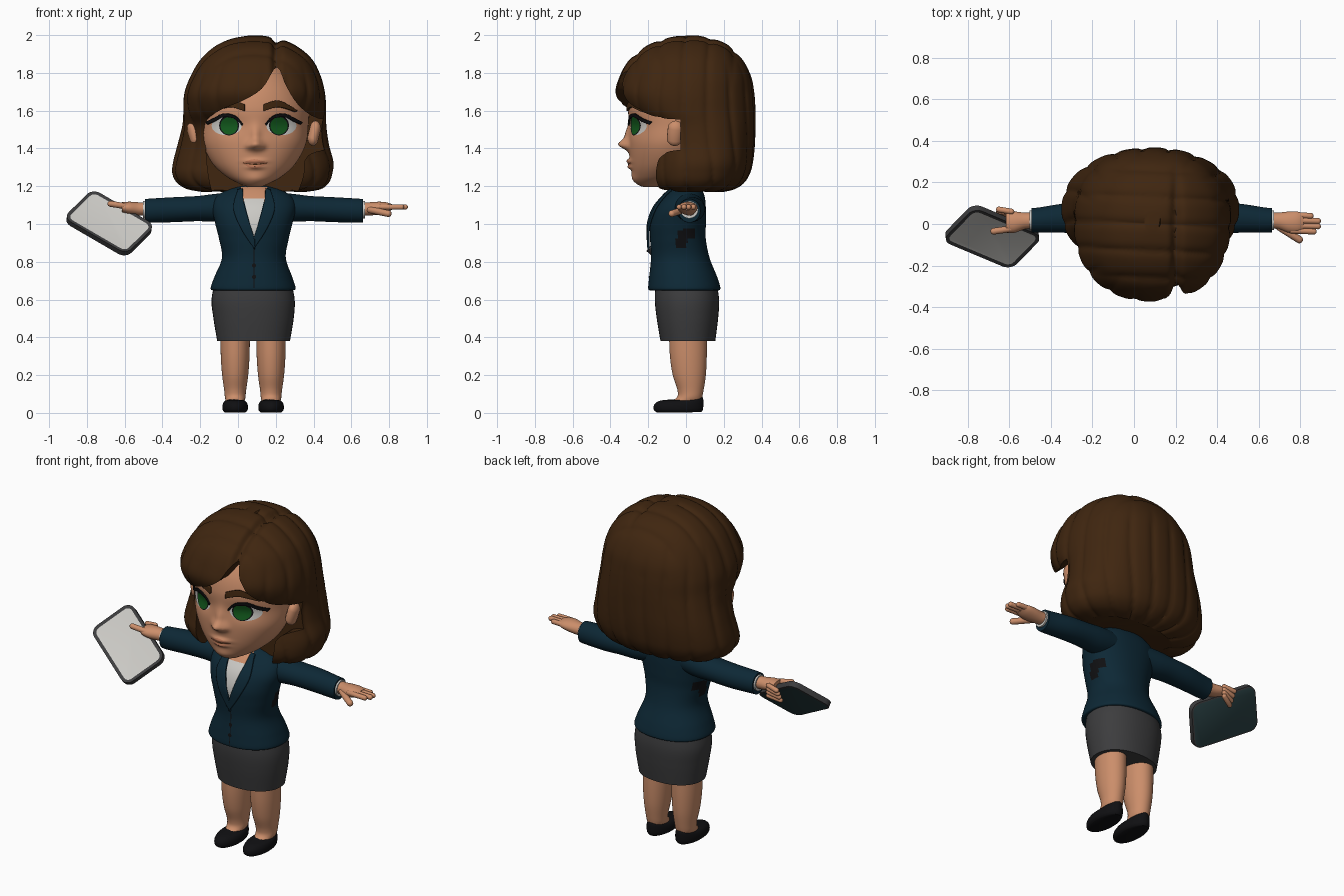
import bpy, bmesh, math
from math import sin, cos, pi, exp
from mathutils import Vector, Matrix
from mathutils.bvhtree import BVHTree

if "Cube" in bpy.data.objects:
    bpy.data.objects.remove(bpy.data.objects["Cube"])

C = 0.085  # centre line of the body


def material(name, r, g, b):
    m = bpy.data.materials.new(name)
    m.use_nodes = True
    m.diffuse_color = (r, g, b, 1)
    m.node_tree.nodes["Principled BSDF"].inputs["Base Color"].default_value = (r, g, b, 1)
    return m


SKIN = material("skin", .60, .27, .145)
HAIR = material("brown hair", .05, .019, .005)
NAVY = material("navy cloth", .004, .021, .036)
GREY = material("dark grey", .046, .046, .048)
BLACK = material("black", .005, .005, .006)
WHITE = material("off white", .60, .59, .56)
GREEN = material("eye green", .006, .10, .012)
SLATE = material("slate", .024, .055, .06)
LIPS = material("lips", .50, .19, .10)


def finish(name, bm, *mats, angle=50):
    bmesh.ops.recalc_face_normals(bm, faces=bm.faces)
    for f in bm.faces:
        f.smooth = True
    me = bpy.data.meshes.new(name)
    bm.to_mesh(me)
    bm.free()
    me.set_sharp_from_angle(angle=math.radians(angle))
    for m in mats:
        me.materials.append(m)
    ob = bpy.data.objects.new(name, me)
    bpy.context.collection.objects.link(ob)
    return ob


def spline(keys, n):
    """Smooth curve through tuples of any length."""
    out, last = [], len(keys) - 1
    for i in range(n):
        s = i / (n - 1) * last
        k = min(int(s), last - 1)
        t = s - k
        p = [keys[max(0, min(last, k + j))] for j in (-1, 0, 1, 2)]
        out.append([b + .5 * t * (c - a + t * (2*a - 5*b + 4*c - d + t * (3*(b - c) + d - a)))
                    for a, b, c, d in zip(*p)])
    return out


def loft(name, keys, *mats, axis="z", n=40, rings=30, power=2.0, warp=None, paint=None, angle=50):
    """Rounded rings along an axis; each key is position, low a, high a, low b, high b."""
    bm = bmesh.new()
    loops = []
    for t, a0, a1, b0, b1 in spline(keys, rings):
        loop = []
        for i in range(n):
            c, s = cos(2*pi*i/n), sin(2*pi*i/n)
            a = (a0 + a1)/2 + (a1 - a0)/2 * math.copysign(abs(c)**(2/power), c)
            b = (b0 + b1)/2 + (b1 - b0)/2 * math.copysign(abs(s)**(2/power), s)
            p = Vector((a, b, t) if axis == "z" else (t, a, b))
            loop.append(bm.verts.new(warp(p) if warp else p))
        loops.append(loop)
    for lo, hi in zip(loops, loops[1:]):
        for i in range(n):
            bm.faces.new((lo[i], lo[(i+1) % n], hi[(i+1) % n], hi[i]))
    bm.faces.new(loops[0])
    bm.faces.new(loops[-1])
    if paint:
        for f in bm.faces:
            f.material_index = paint(f.calc_center_median())
    return finish(name, bm, *mats, angle=angle)


def capsule(name, p, q, r, mat, flat=1.0):
    """Round-ended rod from p to q."""
    p, q = Vector(p), Vector(q)
    bm = bmesh.new()
    bmesh.ops.create_uvsphere(bm, u_segments=16, v_segments=11, radius=r)
    turn = (q - p).to_track_quat("Z", "Y").to_matrix()
    for v in bm.verts:
        top = v.co.z > 0
        v.co = turn @ v.co
        v.co.z *= flat
        v.co += q if top else p
    return finish(name, bm, mat)


def plate(name, target, edge_a, edge_b, mat, lift, thick=0.0, side=1, n=20):
    """Thin patch between two edges, laid on the front of a target."""
    tree = BVHTree.FromPolygons([v.co for v in target.data.vertices],
                                [p.vertices for p in target.data.polygons])
    bm = bmesh.new()
    rows = []
    for a, b in zip(spline(edge_a, n), spline(edge_b, n)):
        row = []
        for j in range(9):
            x, z = (u + (v - u) * j / 8 for u, v in zip(a, b))
            hit = tree.ray_cast(Vector((C + side*x, -1, z)), Vector((0, 1, 0)))[0]
            y = hit.y if hit else -.05
            row.append(bm.verts.new((C + side*x, y - lift, z)))
        rows.append(row)
    for r0, r1 in zip(rows, rows[1:]):
        for j in range(8):
            bm.faces.new((r0[j], r0[j+1], r1[j+1], r1[j]))
    bmesh.ops.remove_doubles(bm, verts=bm.verts, dist=1e-5)
    ob = finish(name, bm, mat)
    if thick:
        mod = ob.modifiers.new("thickness", "SOLIDIFY")
        mod.thickness, mod.offset = thick, 0
    return ob


def arc(cx, cz, rx, rz, sign):
    return [(cx - rx*cos(pi*i/8), cz + sign*rz*sin(pi*i/8)) for i in range(9)]


# Legs and shoes
for side, label in ((1, "left"), (-1, "right")):
    x = C - .005 + side * .095
    leg = [(.42, .078, -.09, .11), (.3, .076, -.085, .11), (.2, .069, -.07, .105),
           (.12, .058, -.045, .093), (.08, .054, -.05, .085), (.05, .045, -.1, .08)]
    loft(label + "_leg", [(z, x - w, x + w, a, b) for z, w, a, b in leg], SKIN)
    shoe = [(.003, .055, -.155, .08), (.015, .066, -.17, .09), (.04, .067, -.17, .092),
            (.06, .058, -.15, .09), (.068, .04, -.12, .08)]
    loft(label + "_shoe", [(z, x - w, x + w, a, b) for z, w, a, b in shoe], BLACK, rings=14,
         warp=lambda p: p + Vector((0, 0, .25 * max(0, p.y) * p.z / .07)))

# Skirt and jacket body
loft("skirt", [(.38, -.11, .275, -.135, .155), (.5, -.13, .295, -.155, .17),
               (.6, -.14, .3, -.165, .175), (.7, -.12, .28, -.16, .16)], GREY, power=2.2)


def side_patch(p):
    if abs(p.x - C) < .13:
        return 0
    return int((-.02 < p.y < .05 and .925 < p.z < .975) or (-.05 < p.y < .005 and .87 < p.z < .97))


jacket = loft("jacket", [(.648, -.13, .29, -.19, .17), (.66, -.145, .305, -.2, .182),
                         (.72, -.125, .287, -.195, .165), (.82, -.085, .253, -.185, .125),
                         (.92, -.1, .268, -.19, .105), (1.0, -.12, .287, -.19, .105),
                         (1.08, -.135, .305, -.165, .105), (1.14, -.12, .29, -.12, .1),
                         (1.18, -.06, .23, -.08, .085), (1.2, 0, .17, -.05, .07)],
              NAVY, BLACK, n=80, rings=70, power=2.2, paint=side_patch)
plate("neckline", jacket, [(-.07, 1.195), (-.056, 1.12)], [(.07, 1.195), (.056, 1.12)], SKIN, .005)
plate("shirt", jacket, [(-.056, 1.135), (0, .915)], [(.056, 1.135), (0, .915)], WHITE, .007)
for side, label in ((1, "left"), (-1, "right")):
    plate(label + "_lapel", jacket, [(.06, 1.185), (.055, 1.12), (.028, 1.02), (-.004, .92)],
          [(.085, 1.18), (.108, 1.08), (.065, .97), (-.004, .865)], NAVY, .012, .012, side)
for z in (.78, .72):
    plate("button", jacket, arc(0, z, .011, .011, 1), arc(0, z, .011, .011, -1), BLACK, .005)
plate("front_seam", jacket, [(-.002, .865), (-.002, .66)], [(.002, .865), (.002, .66)], BLACK, .003)

# Sleeves, cuffs and wrists
sleeve = [(.1, -.07, .09, 1.02, 1.165), (.2, -.06, .1, 1.012, 1.16), (.3, -.05, .102, 1.015, 1.148),
          (.42, -.042, .098, 1.01, 1.142), (.54, -.042, .08, 1.007, 1.135), (.578, -.04, .076, 1.008, 1.132)]
cuff = [(.55, -.03, .065, 1.03, 1.122), (.588, -.03, .065, 1.03, 1.122)]
palm = [(.56, -.02, .055, 1.045, 1.115), (.61, -.025, .055, 1.045, 1.115), (.66, -.042, .06, 1.05, 1.118),
        (.70, -.042, .06, 1.06, 1.115), (.73, -.03, .05, 1.075, 1.105)]
for side, label in ((1, "left"), (-1, "right")):
    for part, keys, mat in (("sleeve", sleeve, NAVY), ("cuff", cuff, WHITE), ("hand", palm, SKIN)):
        if part == "hand" and side < 0:
            keys = keys[:-1]
        loft(label + "_" + part, [(C + side * k[0],) + k[1:] for k in keys], mat, axis="x")

# Fingers: the left hand is open, the right hand grips the tablet
for i in range(4):
    y = .043 - i * .025
    reach = (.85, .885, .885, .865)[i]
    capsule("left_finger", (.76, y, 1.09), (reach, y - .004, 1.09), .0145, SKIN)
    capsule("right_finger", (-.59, .06, 1.10 - i * .02), (-.65, .07 - i * .012, 1.09 - i * .024), .014, SKIN)
capsule("left_thumb", (.70, -.015, 1.075), (.795, -.075, 1.055), .018, SKIN)
capsule("right_thumb", (-.57, -.02, 1.09), (-.675, -.035, 1.107), .016, SKIN)

# Tablet: rounded slab with an inset screen and a slate back
u = Vector((.31, -.13, -.18)).normalized()
v = Vector((.1, .15, .15))
v = (v - u * v.dot(u)).normalized()
frame = Matrix((u, v, u.cross(v))).transposed()
bm = bmesh.new()
outline = []
for k, (sx, sy) in enumerate(((1, 1), (-1, 1), (-1, -1), (1, -1))):
    for i in range(7):
        a = (k + i / 6) * pi / 2
        outline.append(bm.verts.new((sx * .155 + .05 * cos(a), sy * .085 + .05 * sin(a), -.016)))
back = bm.faces.new(outline)
new = bmesh.ops.extrude_face_region(bm, geom=[back], use_keep_orig=True)["geom"]
bmesh.ops.translate(bm, vec=(0, 0, .032), verts=[g for g in new if isinstance(g, bmesh.types.BMVert)])
front = next(g for g in new if isinstance(g, bmesh.types.BMFace))
bmesh.ops.recalc_face_normals(bm, faces=bm.faces)
bmesh.ops.inset_region(bm, faces=[front], thickness=.018, depth=-.003)
bmesh.ops.inset_region(bm, faces=[back], thickness=.008, depth=.003)
front.material_index, back.material_index = 1, 2
for p in bm.verts:
    p.co = frame @ p.co + Vector((-.682, -.06, 1.003))
finish("tablet", bm, GREY, WHITE, SLATE, angle=30)

# Neck and head, with nose, lips and eye sockets shaped in
loft("neck", [(1.1, 0, .17, -.06, .07), (1.2, .015, .155, -.06, .065), (1.3, .01, .16, -.08, .08)], SKIN)


def features(p):
    if p.y < 0:
        x, z = p.x - C - .008, p.z
        bump = lambda cx, cz, w, h: exp(-((x - cx) / w)**2 - ((z - cz) / h)**2)
        p.y -= .05 * bump(0, 1.42, .036, .027) + .022 * bump(0, 1.47, .024, .05)
        p.y -= .012 * (bump(.036, 1.41, .016, .016) + bump(-.036, 1.41, .016, .016))
        p.y -= .018 * bump(0, 1.332, .05, .012) + .016 * bump(0, 1.302, .04, .012)
        p.y += .014 * (bump(.13, 1.52, .07, .045) + bump(-.13, 1.52, .07, .045))
        p.y -= .012 * bump(0, 1.235, .06, .03)
    return p


head = loft("head", [(1.195, .06, .12, -.22, -.16), (1.21, .015, .155, -.252, -.1),
                     (1.25, -.06, .23, -.278, 0), (1.32, -.135, .305, -.295, .1),
                     (1.42, -.185, .358, -.303, .15), (1.52, -.2, .372, -.302, .2),
                     (1.62, -.2, .372, -.305, .2), (1.72, -.17, .34, -.28, .2),
                     (1.81, -.1, .27, -.22, .15), (1.88, 0, .17, -.1, .05)],
            SKIN, n=120, rings=110, warp=features)
lip_a, lip_b = [(-.06, 1.325), (0, 1.343), (.072, 1.325)], [(-.06, 1.32), (0, 1.29), (.072, 1.32)]
plate("lips", head, lip_a, lip_b, LIPS, .003)
plate("mouth_line", head, [(-.058, 1.325), (.007, 1.317), (.07, 1.325)],
      [(-.058, 1.322), (.007, 1.313), (.07, 1.322)], HAIR, .005)

for side, label in ((1, "left"), (-1, "right")):
    for part, shape, mat, lift in (("eye_white", (.145, 1.52, .08, .05), WHITE, .003),
                                   ("iris_rim", (.132, 1.522, .053, .053), BLACK, .005),
                                   ("iris", (.132, 1.52, .046, .046), GREEN, .007)):
        plate(label + "_" + part, head, arc(*shape, 1), arc(*shape, -1), mat, lift, side=side)
    plate(label + "_lashes", head, [(.06, 1.53), (.1, 1.572), (.16, 1.585), (.21, 1.562), (.255, 1.54)],
          [(.064, 1.522), (.1, 1.558), (.16, 1.566), (.21, 1.542), (.245, 1.527)], BLACK, .012, .008, side)
    plate(label + "_brow", head, [(.05, 1.633), (.13, 1.652), (.225, 1.602)],
          [(.05, 1.598), (.13, 1.618), (.22, 1.592)], HAIR, .008, .012, side)
    x = C + side * .30
    ear = capsule(label + "_ear", (x, -.06, 1.455), (x + side * .018, -.055, 1.505), .042, SKIN)
    for p in ear.data.vertices:
        p.co.x = x + (p.co.x - x) * .7 + side * .012


# Hair: one soft volume with a parting and strand grooves
def strands(p):
    d = p - Vector((C, 0, 1.5))
    a = math.atan2(d.y, d.x)
    low = max(0, min(1, (1.9 - p.z) / .2))
    wave = low * abs(sin(a * 9 + sin(p.z * 5) * .5)) + (1 - low) * abs(sin(p.y * 24 + d.x))
    part = exp(-((p.x - .205) / .022)**2) * max(0, min(1, (p.z - 1.72) / .1)) * max(0, min(1, 1.2 - p.y * 4))
    return p - d.normalized() * (.012 * (1 - wave)**2 + .028 * part)


hair = loft("hair", [(1.17, -.19, .36, -.1, .2), (1.185, -.27, .44, -.17, .26), (1.22, -.325, .482, -.2, .31),
                     (1.27, -.348, .5, -.21, .34), (1.33, -.343, .505, -.2, .355), (1.42, -.32, .482, -.19, .365),
                     (1.52, -.295, .468, -.22, .368), (1.6, -.29, .467, -.32, .368), (1.69, -.285, .462, -.372, .362),
                     (1.78, -.253, .44, -.352, .345), (1.87, -.2, .395, -.3, .3), (1.94, -.125, .315, -.215, .235),
                     (1.98, -.04, .225, -.12, .15), (1.998, .05, .13, -.03, .06)],
            HAIR, n=180, rings=90, power=2.25, warp=strands)

# Face opening with swept fringe, and a gap for the left ear
opening = [(-.12, 1.1), (-.155, 1.25), (-.17, 1.4), (-.175, 1.53), (-.1, 1.6), (.03, 1.655), (.13, 1.72),
           (.205, 1.83), (.255, 1.73), (.32, 1.63), (.42, 1.56), (.6, 1.53), (.6, 1.42), (.42, 1.385),
           (.355, 1.34), (.345, 1.25), (.29, 1.1)]
bm = bmesh.new()
face = bm.faces.new([bm.verts.new((x, -.7, z)) for x, z in spline(opening, 60)])
new = bmesh.ops.extrude_face_region(bm, geom=[face], use_keep_orig=True)["geom"]
bmesh.ops.translate(bm, vec=(0, .67, 0), verts=[g for g in new if isinstance(g, bmesh.types.BMVert)])
cutter = finish("hair_cutter", bm, HAIR)
cutter.hide_render = True
mod = hair.modifiers.new("face opening", "BOOLEAN")
mod.operation, mod.object, mod.solver = "DIFFERENCE", cutter, "EXACT"
bpy.context.view_layer.objects.active = hair
bpy.ops.object.modifier_apply(modifier=mod.name)
bpy.data.objects.remove(cutter)
hair.data.set_sharp_from_angle(angle=math.radians(50))
